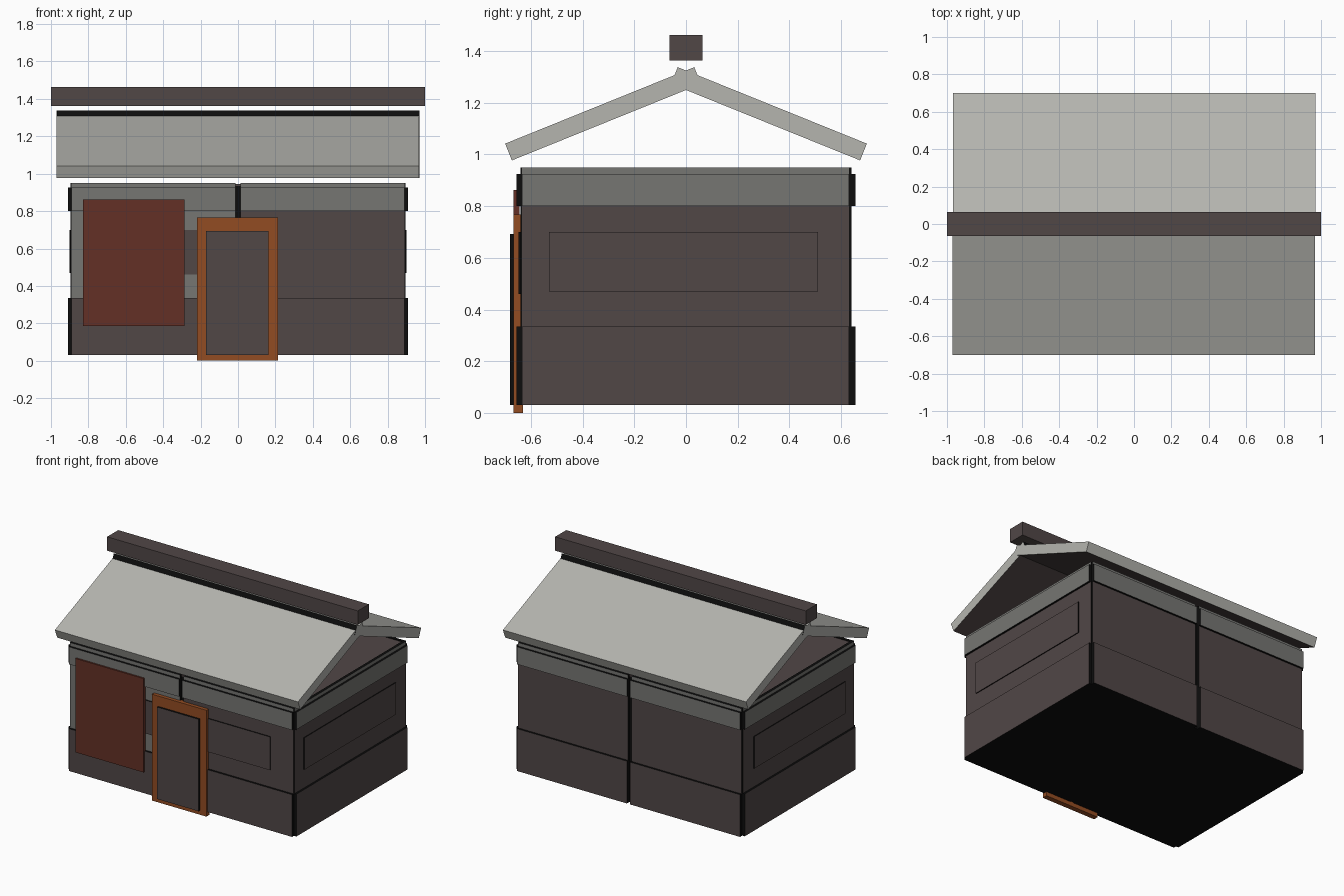
import bpy, bmesh
from mathutils import Vector

if "Cube" in bpy.data.objects:
    bpy.data.objects.remove(bpy.data.objects["Cube"])


def mat(name, r, g, b):
    m = bpy.data.materials.new(name)
    m.diffuse_color = (r, g, b, 1)
    m.use_nodes = True
    m.node_tree.nodes["Principled BSDF"].inputs["Base Color"].default_value = m.diffuse_color
    return m


LIGHT = mat("light grey roof", 0.46, 0.46, 0.43)
GREY = mat("mid grey trim", 0.18, 0.18, 0.17)
BROWN = mat("dark brown wall", 0.082, 0.063, 0.062)
ORANGE = mat("orange wood", 0.29, 0.072, 0.016)
RED = mat("red brown shutter", 0.125, 0.030, 0.019)
BLACK = mat("black core", 0.004, 0.004, 0.004)


def prism(name, profile, x0, x1, mats, rule=None):
    """Extrude a (y, z) profile along x; rule(normal) picks the material slot."""
    me = bpy.data.meshes.new(name)
    bm = bmesh.new()
    f = bm.faces.new([bm.verts.new((x0, y, z)) for y, z in profile])
    ext = bmesh.ops.extrude_face_region(bm, geom=[f])
    for v in ext["geom"]:
        if isinstance(v, bmesh.types.BMVert):
            v.co.x = x1
    bmesh.ops.recalc_face_normals(bm, faces=bm.faces)
    bm.normal_update()
    for face in bm.faces:
        face.material_index = rule(face.normal) if rule else 0
    bm.to_mesh(me)
    bm.free()
    for m in mats:
        me.materials.append(m)
    ob = bpy.data.objects.new(name, me)
    bpy.context.collection.objects.link(ob)
    return ob


def box(name, x, y, z, mats, rule=None):
    prof = [(y[0], z[0]), (y[1], z[0]), (y[1], z[1]), (y[0], z[1])]
    return prism(name, prof, x[0], x[1], mats, rule)


def panel(name, x, y, z, m, out):
    """Plate with a coloured outer face and black edges."""
    o = Vector(out)
    box(name, x, y, z, [m, BLACK], lambda n: 0 if n.dot(o) > 0.9 else 1)


# inner core and ceiling
box("house_core", (-0.88, 0.88), (-0.625, 0.625), (0.03, 0.935), [BLACK])
box("ceiling", (-0.88, 0.88), (-0.625, 0.625), (0.935, 0.945), [BROWN])

# wall rows: name, z range, stand-off, colour
ROWS = [("lower_wall", (0.03, 0.335), 0.015, BROWN),
        ("upper_wall", (0.335, 0.80), 0.0, BROWN),
        ("wall_rim", (0.80, 0.95), 0.0, GREY),
        ("trim_band", (0.80, 0.925), 0.015, GREY)]
for name, z, off, m in ROWS:
    for s in (-1, 1):
        # side walls
        xs = sorted((s * 0.875, s * (0.895 + off)))
        panel(name + "_side", xs, (-0.635, 0.63), z, m, (s, 0, 0))
        # front and back walls, split at the middle
        ys = sorted((s * 0.62, s * (0.641 + off)))
        for h in (-1, 1):
            c = GREY if (name == "upper_wall" and s < 0 and h < 0) else m
            xs = sorted((h * 0.013, h * 0.89))
            panel(name + "_long", xs, ys, z, c, (0, s, 0))

# raised window panels
for s in (-1, 1):
    xs = sorted((s * 0.89, s * 0.902))
    panel("side_window_panel", xs, (-0.53, 0.51), (0.47, 0.70), BROWN, (s, 0, 0))
    xs = sorted((s * 0.18, s * 0.71))
    panel("front_window_panel", xs, (-0.649, -0.64), (0.46, 0.70), BROWN, (0, -1, 0))

# door and shutter
box("door_frame", (-0.22, 0.215), (-0.667, -0.63), (0, 0.767), [ORANGE])
panel("door", (-0.17, 0.163), (-0.681, -0.66), (0.03, 0.693), BROWN, (0, -1, 0))
box("shutter", (-0.83, -0.285), (-0.668, -0.645), (0.185, 0.862), [RED])


# roof slabs crossing at the ridge: brown underside, black top end
for s in (-1, 1):
    prof = [(s * 0.70, 1.042), (s * -0.032, 1.338), (s * -0.058, 1.273), (s * 0.674, 0.977)]

    def roof_rule(n, s=s):
        if abs(n.x) > 0.9 or n.z > 0.8:
            return 0
        if n.z < -0.8:
            return 1
        return 2 if n.y * s < 0 else 0
    prism("roof_slab", prof, -0.97 + 0.001 * s, 0.97 + 0.001 * s, [LIGHT, BROWN, BLACK], roof_rule)

# floating ridge beam
box("ridge_beam", (-1, 1), (-0.063, 0.063), (1.363, 1.463), [BROWN])
